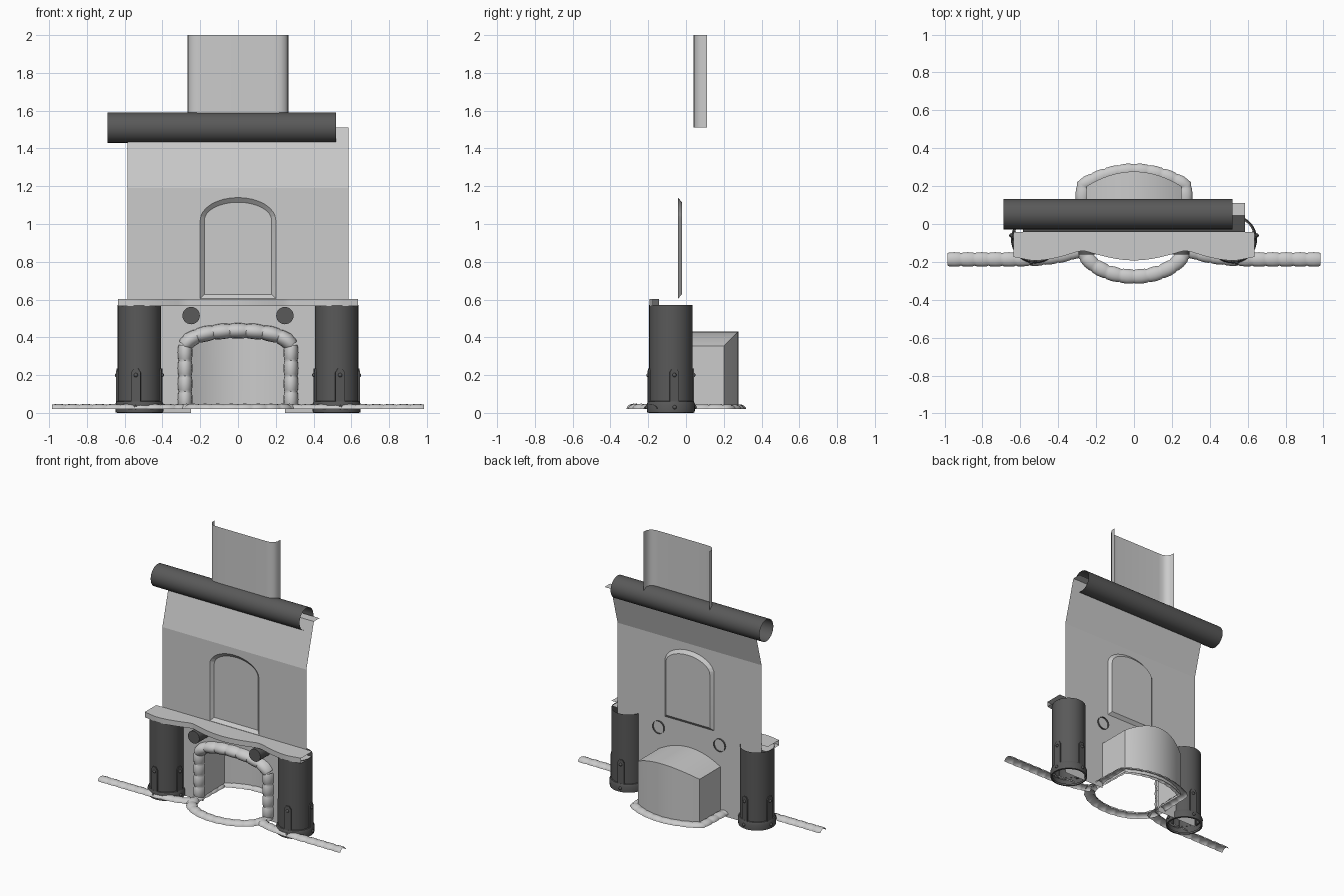
import bpy, bmesh, math
from mathutils import Vector, Matrix

if "Cube" in bpy.data.objects:
    bpy.data.objects.remove(bpy.data.objects["Cube"])

dark = bpy.data.materials.new("dark_timber")
dark.diffuse_color = (0.1, 0.1, 0.1, 1)
dark.use_nodes = True
dark.node_tree.nodes["Principled BSDF"].inputs["Base Color"].default_value = dark.diffuse_color
WALL = -0.042


def finish(bm, name, mat=None, angle=35):
    me = bpy.data.meshes.new(name)
    bm.to_mesh(me)
    bm.free()
    ob = bpy.data.objects.new(name, me)
    bpy.context.collection.objects.link(ob)
    if mat:
        me.materials.append(mat)
    bpy.ops.object.select_all(action='DESELECT')
    ob.select_set(True)
    bpy.context.view_layer.objects.active = ob
    bpy.ops.object.shade_smooth_by_angle(angle=math.radians(angle))
    return ob


def loft(name, rows, closed=False, mat=None, angle=35, bm=None):
    """Skin a sheet through rows of points."""
    own = bm is None
    bm = bm or bmesh.new()
    vs = [[bm.verts.new(p) for p in r] for r in rows]
    n = len(rows[0])
    for a, b in zip(vs, vs[1:]):
        for i in range(n if closed else n - 1):
            j = (i + 1) % n
            bm.faces.new((a[i], a[j], b[j], b[i]))
    return finish(bm, name, mat, angle) if own else vs


def circle(r, z, n=32):
    return [(r * math.cos(2 * math.pi * i / n), r * math.sin(2 * math.pi * i / n), z) for i in range(n)]


def stones(name, path, normal, half_w, height, length):
    """Row of pillow-shaped stones: half-round section swept along a path."""
    P = [Vector(p) for p in path]
    N = Vector(normal)
    d = [0]
    for a, b in zip(P, P[1:]):
        d.append(d[-1] + (b - a).length)

    def at(s):
        s = min(max(s, 0), d[-1])
        for i in range(len(P) - 1):
            if s <= d[i + 1] + 1e-9:
                return P[i].lerp(P[i + 1], (s - d[i]) / (d[i + 1] - d[i]))
        return P[-1]

    count = max(1, round(d[-1] / length))
    step = d[-1] / count
    rows = []
    for k in range(count):
        for t, sc in ((0, .88), (.12, .98), (.5, 1.03), (.88, .98)):
            rows.append(((k + t) * step, sc))
    rows.append((d[-1], .88))
    out = []
    for s, sc in rows:
        T = (at(s + .02) - at(s - .02)).normalized()
        S = T.cross(N)
        c = at(s)
        out.append([c + S * (half_w * sc * math.cos(a)) + N * (height * sc * math.sin(a))
                    for a in [math.pi * i / 8 for i in range(9)]])
    loft(name, out, angle=50)


# Arch outlines in x, z
def roof(x):
    return 0.355 + 0.075 * (1 - (x / 0.25) ** 2)


xs = [-0.25 + 0.5 * i / 16 for i in range(17)]
opening = [(-0.25, 0)] + [(x, roof(x)) for x in xs] + [(0.25, 0)]


def niche(w, bottom, spring, rise):
    return [(-w, bottom)] + [(-w * math.cos(math.pi * i / 16), spring + rise * math.sin(math.pi * i / 16))
                             for i in range(17)] + [(w, bottom)]


outer, inner = niche(0.2, 0.605, 1.02, 0.12), niche(0.178, 0.628, 1.02, 0.095)

# Chimney breast: front wall with fire opening and niche hole
bm = bmesh.new()


def loop(pts):
    v = [bm.verts.new((x, WALL, z)) for x, z in pts]
    for i in range(len(v)):
        bm.edges.new((v[i - 1], v[i]))


loop([(-0.585, 1.19), (-0.585, 0)] + opening + [(0.585, 0), (0.585, 1.19)])
loop(outer)
bmesh.ops.triangle_fill(bm, use_beauty=True, edges=bm.edges[:], normal=(0, -1, 0))
# Recessed niche
vs = loft("", [[(x, WALL, z) for x, z in outer], [(x, WALL + .02, z) for x, z in inner]], closed=True, bm=bm)
bm.faces.new(vs[1])
# Sloping top and ledge
loft("", [[(-0.585, y, z), (0.585, y, z)] for y, z in ((WALL, 1.19), (0.045, 1.51), (0.11, 1.51))], bm=bm)
bmesh.ops.remove_doubles(bm, verts=bm.verts[:], dist=1e-4)
finish(bm, "chimney_breast", angle=10)

# Chimney stack: bowed-end sheet
half = [(-0.268, .11), (-0.265, .075), (-0.25, .053), (-0.225, .042), (-0.19, .04)]
prof = half + [(-x, y) for x, y in reversed(half)]
loft("chimney_stack", [[(x, y, z) for x, y in prof] for z in (1.51, 2.0)])

# Firebox: curved back with arched roof
back = [(x, 0.2 + 0.077 * (1 - (x / 0.25) ** 2)) for x in xs]
bm = bmesh.new()
plan = [(-0.25, WALL)] + back + [(0.25, WALL)]
tops = [0.355] + [roof(x) for x in xs] + [0.355]
loft("", [[(x, y, 0.02) for x, y in plan], [(x, y, t) for (x, y), t in zip(plan, tops)]], bm=bm)
loft("", [[(x, WALL, roof(x)) for x in xs], [(x, y, roof(x)) for x, y in back]], bm=bm)
bmesh.ops.remove_doubles(bm, verts=bm.verts[:], dist=1e-4)
finish(bm, "firebox")

# Stone surround of the fire opening
arch = [(0.28 * math.sin(a), 0.34 + 0.095 * math.cos(a) ** .8)
        for a in [math.pi * (i / 16 - .5) * .86 for i in range(17)]]
for s in (-1, 1):
    stones("surround_upright", [(s * .28, WALL, .03), (s * .28, WALL, .36)], (0, -1, 0), .038, .05, .08)
stones("surround_arch", [(-.285, WALL, .355)] + [(x, WALL, z) for x, z in arch] + [(.285, WALL, .355)],
       (0, -1, 0), .04, .055, .085)

# Hearth curb: front bow, back ring and side runs
Z = 0.02
bow = [(-.28 * math.cos(a), -.1 - .178 * math.sin(a), Z) for a in [math.pi * i / 20 for i in range(21)]]
stones("hearth_front_curb", bow, (0, 0, 1), .038, .028, .075)
ring = [(-.28, -.1, Z)] + [(x * 1.08, y + .006, Z) for x, y in back] + [(.28, -.1, Z)]
stones("hearth_back_curb", ring, (0, 0, 1), .036, .025, .075)
for s in (-1, 1):
    stones("floor_curb", [(s * x, y, Z) for x, y in
           ((.985, -.187), (.62, -.187), (.5, -.183), (.4, -.17), (.32, -.15), (.27, -.13))],
           (0, 0, 1), .037, .026, .07)

# Mantel shelf with serpentine front
front = []
for i in range(65):
    x = -0.635 + 1.27 * i / 64
    a = abs(x)
    if a < 0.25:
        y = -0.145 - 0.047 * math.cos(a / 0.25 * math.pi / 2)
    elif a < 0.29:
        y = -0.143
    else:
        y = -0.143 - 0.05 * math.sin(min(1, (a - 0.29) / 0.24) * math.pi / 2) + max(0, a - .54) * .2
    front.append((x, y))
flat = [(x, WALL) for x, y in front]
loft("mantel_shelf", [[(x, y, z) for x, y in p] for p, z in
     ((flat, .565), (front, .565), (front, .603), (flat, .603))])

# Roof log (open tube) across the breast
log = loft("roof_log", [circle(.08, z) for z in (-0.69, 0.52)], closed=True, mat=dark)
log.matrix_world = Matrix.Translation((0, .052, 1.51)) @ Matrix.Rotation(math.pi / 2, 4, 'Y')

for s in (-1, 1):
    # Beam ends under the mantel
    bm = bmesh.new()
    vs = loft("", [circle(.046, z, 24) for z in (0, .13)], closed=True, bm=bm)
    bm.faces.new(vs[1])
    beam = finish(bm, "beam_end", dark)
    beam.matrix_world = Matrix.Translation((s * .248, -.03, .515)) @ Matrix.Rotation(math.pi / 2, 4, 'X')

    # Round timber post and iron foot collar
    centre = Vector((s * .522, -.08, 0))
    post = loft("post", [circle(.115, z) for z in (0.01, .57)], closed=True, mat=dark)
    post.location = centre
    collar = loft("post_collar", [circle(r, z) for r, z in
                  ((.115, 0), (.126, .002), (.128, .045), (.122, .06), (.114, .062))], closed=True, mat=dark)
    collar.location = centre

    # Pointed iron straps with bolts
    strap = [(-.025, .045), (.025, .045), (.025, .215), (.012, .235), (-.012, .235), (-.025, .215)]
    for k in range(4):
        bm = bmesh.new()
        vs = loft("", [[(r, y, z) for y, z in strap] for r in (.105, .121)], closed=True, bm=bm)
        bm.faces.new(vs[1])
        for z, r in ((.2, .121), (.03, .128)):
            bmesh.ops.create_uvsphere(bm, u_segments=10, v_segments=6, radius=.011,
                                      matrix=Matrix.Translation((r, 0, z)))
        bmesh.ops.recalc_face_normals(bm, faces=bm.faces[:])
        ob = finish(bm, "post_strap", dark)
        turn = math.radians(9 + 90 * k)
        ob.location = centre
        ob.rotation_euler.z = turn if s > 0 else math.pi - turn
